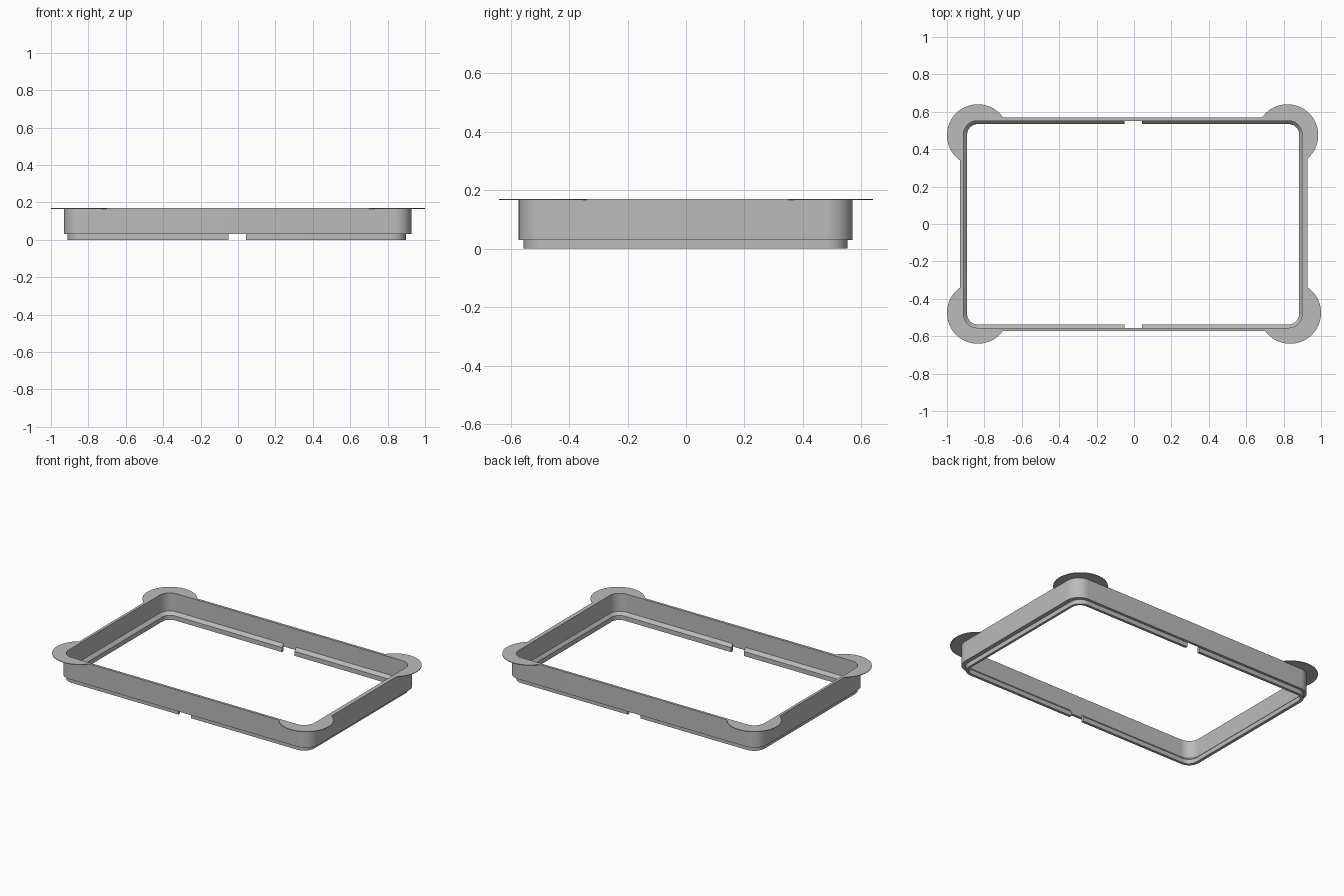
import bpy, bmesh
from math import sin, cos, pi, radians

if "Cube" in bpy.data.objects:
    bpy.data.objects.remove(bpy.data.objects["Cube"], do_unlink=True)

grey = bpy.data.materials.new("plain grey")
grey.use_nodes = True
grey.diffuse_color = (0.5, 0.5, 0.5, 1)
grey.node_tree.nodes["Principled BSDF"].inputs["Base Color"].default_value = (0.5, 0.5, 0.5, 1)

# Rounded outlines: left, right, front, back, corner radius
OUTER = (-0.93, 0.927, -0.572, 0.569, 0.09)
MIDDLE = (-0.912, 0.899, -0.555, 0.552, 0.075)
INNER = (-0.892, 0.883, -0.537, 0.534, 0.056)
STEP, LEDGE, TOP = 0.03, 0.05, 0.17
GAP_LEFT, GAP_RIGHT = 0.043, -0.051
STEPS = 12


def corner(outline, index):
    """Arc of one corner; 0 front right side, then counter-clockwise from above."""
    x0, x1, y0, y1, r = outline
    cx = x1 - r if index in (0, 1) else x0 + r
    cy = y0 + r if index in (0, 3) else y1 - r
    start = (index - 1) * pi / 2
    return [(cx + r * cos(start + pi / 2 * i / STEPS),
             cy + r * sin(start + pi / 2 * i / STEPS)) for i in range(STEPS + 1)]


def full_ring(outline):
    return [p for k in range(4) for p in corner(outline, k)]


def half_ring(outline, left):
    """Open path around one side, ending at the gap in front and back."""
    y0, y1 = outline[2:4]
    if left:
        return [(GAP_LEFT, y0)] + corner(outline, 0) + corner(outline, 1) + [(GAP_LEFT, y1)]
    return [(GAP_RIGHT, y1)] + corner(outline, 2) + corner(outline, 3) + [(GAP_RIGHT, y0)]


def finish(name, bm):
    bmesh.ops.recalc_face_normals(bm, faces=bm.faces[:])
    mesh = bpy.data.meshes.new(name)
    bm.to_mesh(mesh)
    bm.free()
    mesh.materials.append(grey)
    obj = bpy.data.objects.new(name, mesh)
    bpy.context.collection.objects.link(obj)
    return obj


def smooth(obj):
    bpy.ops.object.select_all(action="DESELECT")
    obj.select_set(True)
    bpy.context.view_layer.objects.active = obj
    bpy.ops.object.shade_smooth_by_angle(angle=radians(30))


def sweep(name, rails, closed):
    """Skin a closed cross-section given as (path, height) rails."""
    bm = bmesh.new()
    rows = [[bm.verts.new((x, y, z)) for x, y in path] for path, z in rails]
    count = len(rows[0])
    for k, a in enumerate(rows):
        b = rows[(k + 1) % len(rows)]
        for i in range(count if closed else count - 1):
            j = (i + 1) % count
            bm.faces.new((a[i], a[j], b[j], b[i]))
    if not closed:
        for end in (0, -1):
            bm.faces.new([row[end] for row in rows])
    obj = finish(name, bm)
    smooth(obj)
    return obj


# Upright frame wall
inside, outside = full_ring(MIDDLE), full_ring(OUTER)
sweep("frame_wall", [(inside, STEP), (inside, TOP), (outside, TOP), (outside, STEP)], True)

# Stepped lip below, with a sloped ledge, split at front and back
for name, left in (("left_lip", True), ("right_lip", False)):
    near, far = half_ring(INNER, left), half_ring(MIDDLE, left)
    sweep(name, [(near, 0), (near, STEP), (far, LEDGE), (far, 0)], False)

# Helper prism that trims the corner tabs to the wall
bm = bmesh.new()
trim = (-0.921, 0.913, -0.563, 0.56, 0.082)
base = bm.faces.new([bm.verts.new((x, y, 0.1)) for x, y in full_ring(trim)])
up = bmesh.ops.extrude_face_region(bm, geom=[base])
bmesh.ops.translate(bm, vec=(0, 0, 0.2),
                    verts=[v for v in up["geom"] if isinstance(v, bmesh.types.BMVert)])
cutter = finish("tab_cutter", bm)
cutter.hide_render = True

# Thin round corner tabs, flush with the top of the wall
RADIUS, THICK = 0.165, 0.004
for name, x, y in (("front_left_tab", 0.835, -0.475), ("front_right_tab", -0.835, -0.475),
                   ("back_left_tab", 0.82, 0.475), ("back_right_tab", -0.835, 0.475)):
    bpy.ops.mesh.primitive_cylinder_add(vertices=72, radius=RADIUS, depth=THICK,
                                        location=(x, y, TOP - THICK / 2))
    tab = bpy.context.object
    tab.name = name
    tab.data.materials.append(grey)
    cut = tab.modifiers.new("trim", "BOOLEAN")
    cut.operation = "DIFFERENCE"
    cut.solver = "EXACT"
    cut.object = cutter
    bpy.ops.object.modifier_apply(modifier=cut.name)
    smooth(tab)
bpy.data.objects.remove(cutter, do_unlink=True)
